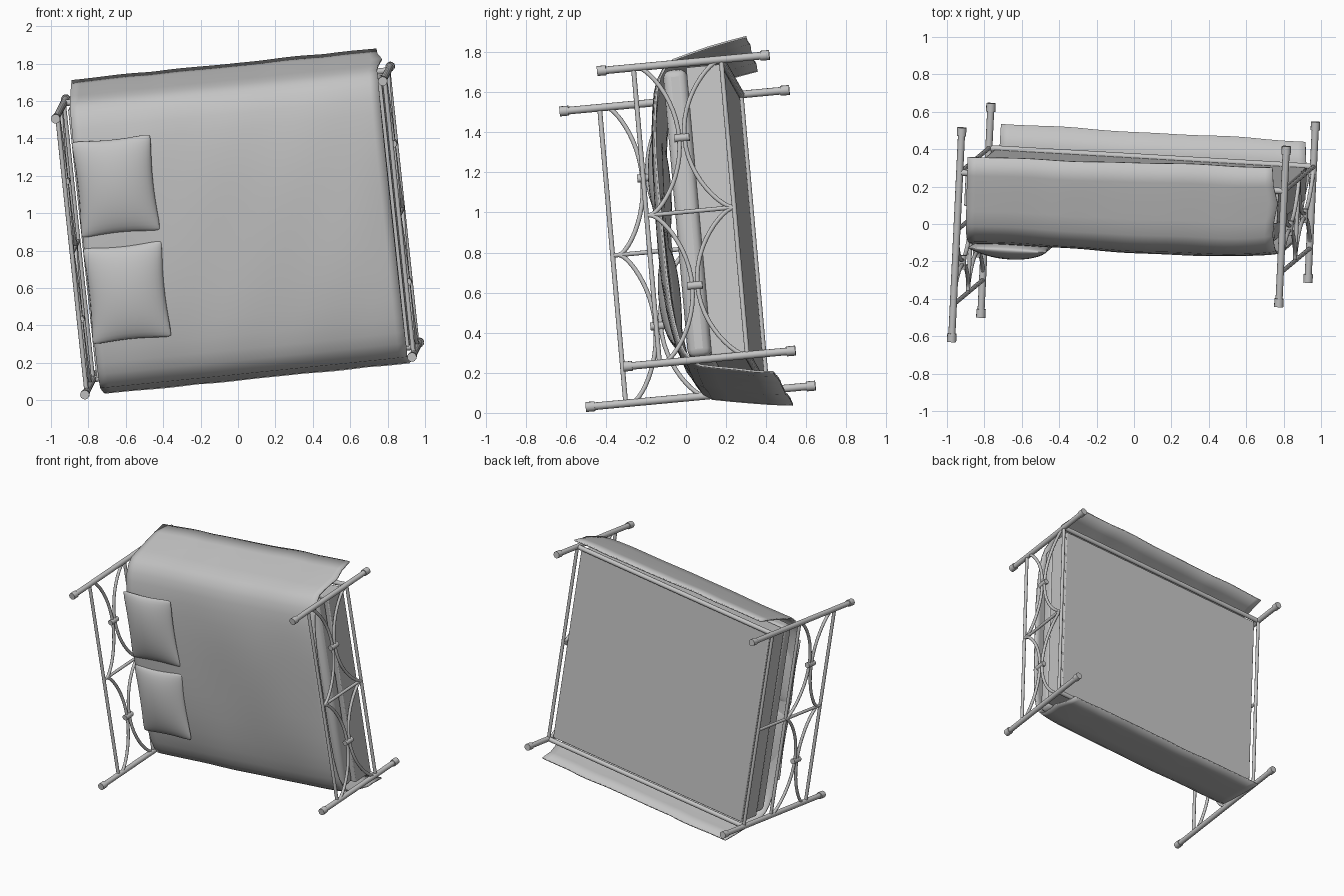
import bpy, bmesh, math
from mathutils import Matrix, Vector

cube = bpy.data.objects.get("Cube")
if cube:
    bpy.data.objects.remove(cube, do_unlink=True)

grey = bpy.data.materials.new("plain_grey")
grey.use_nodes = True
colour = (0.55, 0.55, 0.55, 1)
grey.diffuse_color = colour
grey.node_tree.nodes["Principled BSDF"].inputs["Base Color"].default_value = colour

# Bed frame of reference: x = head to foot, y = width, z = up; then tipped on its side
LENGTH, WIDTH = 1.747, 1.489
HEAD_H, FOOT_H, RAIL_H = 1.14, 0.852, 0.23
POST_BASE = -0.012
MID = WIDTH / 2
x_axis = Vector((0.993, -0.057, 0.1)).normalized()
z_axis = Vector((-0.049, -0.994, -0.093))
y_axis = z_axis.cross(x_axis).normalized()
z_axis = x_axis.cross(y_axis)
TIP = Matrix((x_axis, y_axis, z_axis)).transposed().to_4x4()
TIP.translation = (-0.765, 0.634, 0.135)


def finish(obj, angle=50):
    obj.matrix_world = TIP
    obj.data.materials.clear()
    obj.data.materials.append(grey)
    bpy.ops.object.select_all(action='DESELECT')
    obj.select_set(True)
    bpy.context.view_layer.objects.active = obj
    bpy.ops.object.shade_smooth_by_angle(angle=math.radians(angle))
    return obj


def add_mesh(name, bm, angle=50):
    bmesh.ops.recalc_face_normals(bm, faces=bm.faces)
    mesh = bpy.data.meshes.new(name)
    bm.to_mesh(mesh)
    bm.free()
    obj = bpy.data.objects.new(name, mesh)
    bpy.context.collection.objects.link(obj)
    return finish(obj, angle)


def tube(name, points, radius):
    curve = bpy.data.curves.new(name, 'CURVE')
    curve.dimensions = '3D'
    curve.bevel_depth = radius
    curve.bevel_resolution = 4
    curve.use_fill_caps = True
    spline = curve.splines.new('POLY')
    spline.points.add(len(points) - 1)
    for sp, p in zip(spline.points, points):
        sp.co = (*p, 1)
    obj = bpy.data.objects.new(name, curve)
    bpy.context.collection.objects.link(obj)
    bpy.ops.object.select_all(action='DESELECT')
    obj.select_set(True)
    bpy.context.view_layer.objects.active = obj
    bpy.ops.object.convert(target='MESH')
    return finish(bpy.context.object)


def box(name, low, high, bevel):
    bm = bmesh.new()
    bmesh.ops.create_cube(bm, size=1)
    for v in bm.verts:
        v.co = [a if c < 0 else b for c, a, b in zip(v.co, low, high)]
    obj = add_mesh(name, bm)
    mod = obj.modifiers.new("soft_edges", 'BEVEL')
    mod.width = bevel
    mod.segments = 3
    return obj


def end_frame(name, x, height, top, clasp, arc_top, arc_low):
    # Posts with thicker end caps
    for side, y in (("right", 0), ("left", WIDTH)):
        tube(f"{name}_post_{side}", [(x, y, POST_BASE), (x, y, height)], 0.019)
        for end, z in (("foot_cap", POST_BASE), ("top_cap", height - 0.045)):
            tube(f"{name}_{end}_{side}", [(x, y, z), (x, y, z + 0.045)], 0.025)
    # Cross bars and centre strut
    levels = {top, RAIL_H, arc_low}
    for i, z in enumerate(sorted(levels)):
        tube(f"{name}_bar_{i}", [(x, 0, z), (x, WIDTH, z)], 0.012)
    tube(f"{name}_strut", [(x, MID, RAIL_H), (x, MID, top)], 0.011)
    # Paired bowed rods held by a clasp in each half
    for half in (0.25, 0.75):
        y = WIDTH * half
        for part, end, gap in (("upper", arc_top, 0.013), ("lower", arc_low, -0.013)):
            points = []
            for i in range(25):
                a = math.pi * (i / 24 - 0.5)
                t = math.sin(a)
                rise = 0.5 * t * t + 0.5 * (1 - math.cos(a))
                start = clasp + gap
                points.append((x, y + t * MID / 2, start + (end - start) * rise))
            tube(f"{name}_{part}_bow", points, 0.011)
        tube(f"{name}_clasp", [(x, y, clasp - 0.038), (x, y, clasp + 0.038)], 0.02)


end_frame("headboard", 0, HEAD_H, 0.94, 0.745, 0.91, 0.54)
end_frame("footboard", LENGTH, FOOT_H, 0.67, 0.46, 0.655, RAIL_H)

# Side rails
for side, y in (("right", 0), ("left", WIDTH)):
    tube(f"side_rail_{side}", [(0, y, RAIL_H), (LENGTH, y, RAIL_H)], 0.017)

# Base and mattress
box("bed_base", (0.03, 0.02, 0.235), (1.715, WIDTH - 0.02, 0.41), 0.006)
box("mattress", (0.045, 0.02, 0.41), (1.7, WIDTH - 0.02, 0.53), 0.04)

# Blanket: half cross-section mirrored, swept along the bed, sagging at the foot
half = [(0.15, 0.642), (0.3, 0.638), (0.45, 0.628), (0.55, 0.615), (0.63, 0.6), (0.69, 0.58),
        (0.74, 0.548), (0.77, 0.505), (0.79, 0.42), (0.812, 0.32), (0.833, 0.22), (0.85, 0.115)]
section = [(-y, z) for y, z in reversed(half)] + [(0, 0.643)] + half
COLS = 36
bm = bmesh.new()
rows = []
for i in range(COLS + 1):
    f = i / COLS
    row = []
    for y, z in section:
        hang = max(0, 0.55 - z) / 0.43
        ragged = 0.018 * math.sin(z * 45) * f ** 12 * min(1, hang * 4)
        x = 0.05 + 1.655 * f + ragged
        wave = math.sin(f * 11 + y * 4) + 0.5 * math.sin(f * 23 - y * 7)
        out = math.copysign(0.003 * wave * hang, y)
        slope = 0.04 * (f - 0.5) if y > 0 else 0.01
        if y < 0:
            out += 0.015 * hang
        sag = 0.04 * f ** 10 * (1 - hang)
        dz = 0.003 * wave - slope * hang - sag
        row.append(bm.verts.new((x, MID + y + out, z + dz)))
    rows.append(row)
for a, b in zip(rows, rows[1:]):
    for j in range(len(section) - 1):
        bm.faces.new((a[j], b[j], b[j + 1], a[j + 1]))
blanket = add_mesh("blanket", bm)
mod = blanket.modifiers.new("cloth_thickness", 'SOLIDIFY')
mod.thickness = 0.01
mod.offset = 0


# Pillows with pinched sides and soft corners
def pillow(name, centre):
    bm = bmesh.new()
    for depth in (0.07, -0.04):
        made = bmesh.ops.create_grid(bm, x_segments=18, y_segments=18, size=1)["verts"]
        for v in made:
            s, t = math.sin(v.co.x * math.pi / 2), math.sin(v.co.y * math.pi / 2)
            puff = max(0, (1 - s * s) * (1 - t * t)) ** 0.55
            corner = 1 - 0.045 * (s * t) ** 8
            v.co = (centre[0] + 0.218 * s * corner * (1 - 0.08 * (1 - t * t)),
                    centre[1] + 0.265 * t * corner * (1 - 0.06 * (1 - s * s)),
                    centre[2] + depth * puff)
    bmesh.ops.remove_doubles(bm, verts=bm.verts, dist=0.0005)
    add_mesh(name, bm, 75)


pillow("pillow_left", (0.255, 1.055, 0.648))
pillow("pillow_right", (0.255, 0.48, 0.648))
